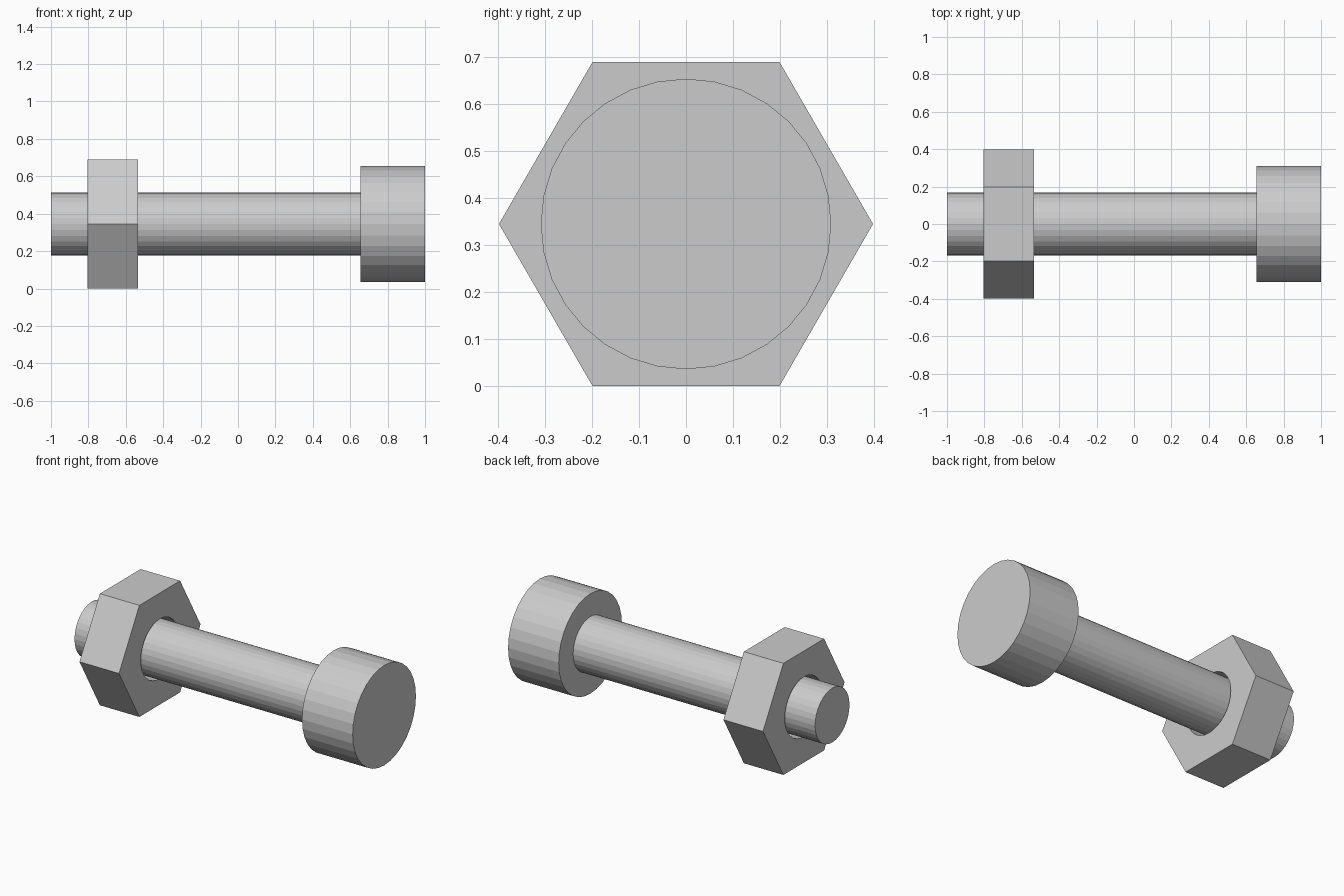
import bpy, bmesh
from math import pi, cos, sin
from mathutils import Vector

if "Cube" in bpy.data.objects:
    bpy.data.objects.remove(bpy.data.objects["Cube"])

AXIS_Z = 0.345
SIDES = 32


def finish(bm, name):
    bmesh.ops.recalc_face_normals(bm, faces=bm.faces)
    mesh = bpy.data.meshes.new(name)
    bm.to_mesh(mesh)
    bm.free()
    obj = bpy.data.objects.new(name, mesh)
    obj.location.z = AXIS_Z
    bpy.context.collection.objects.link(obj)
    return obj


def ring(bm, x, radius, sides):
    """Circle of vertices around the x axis."""
    return [bm.verts.new((x, radius * cos(2 * pi * i / sides),
                          radius * sin(2 * pi * i / sides))) for i in range(sides)]


def closed_edges(bm, verts):
    return [bm.edges.new((v, verts[(i + 1) % len(verts)])) for i, v in enumerate(verts)]


# Bolt: shank and round head turned as one stepped profile (x, radius)
bm = bmesh.new()
rings = [ring(bm, x, r, SIDES)
         for x, r in [(-1.0, 0.168), (0.654, 0.168), (0.654, 0.309), (1.0, 0.309)]]
for a, b in zip(rings, rings[1:]):
    for i in range(SIDES):
        j = (i + 1) % SIDES
        bm.faces.new((a[i], a[j], b[j], b[i]))
bm.faces.new(rings[0])
bm.faces.new(rings[-1])
finish(bm, "bolt")

# Nut: hexagon with a slightly oversized round through-hole
bm = bmesh.new()
edges = closed_edges(bm, ring(bm, -0.805, 0.398, 6))
edges += closed_edges(bm, ring(bm, -0.805, 0.185, SIDES))
bmesh.ops.triangle_fill(bm, edges=edges, use_beauty=True, normal=Vector((1, 0, 0)))
out = bmesh.ops.extrude_face_region(bm, geom=bm.faces[:], use_keep_orig=True)
moved = [g for g in out["geom"] if isinstance(g, bmesh.types.BMVert)]
bmesh.ops.translate(bm, verts=moved, vec=(0.27, 0, 0))
finish(bm, "hex_nut")
